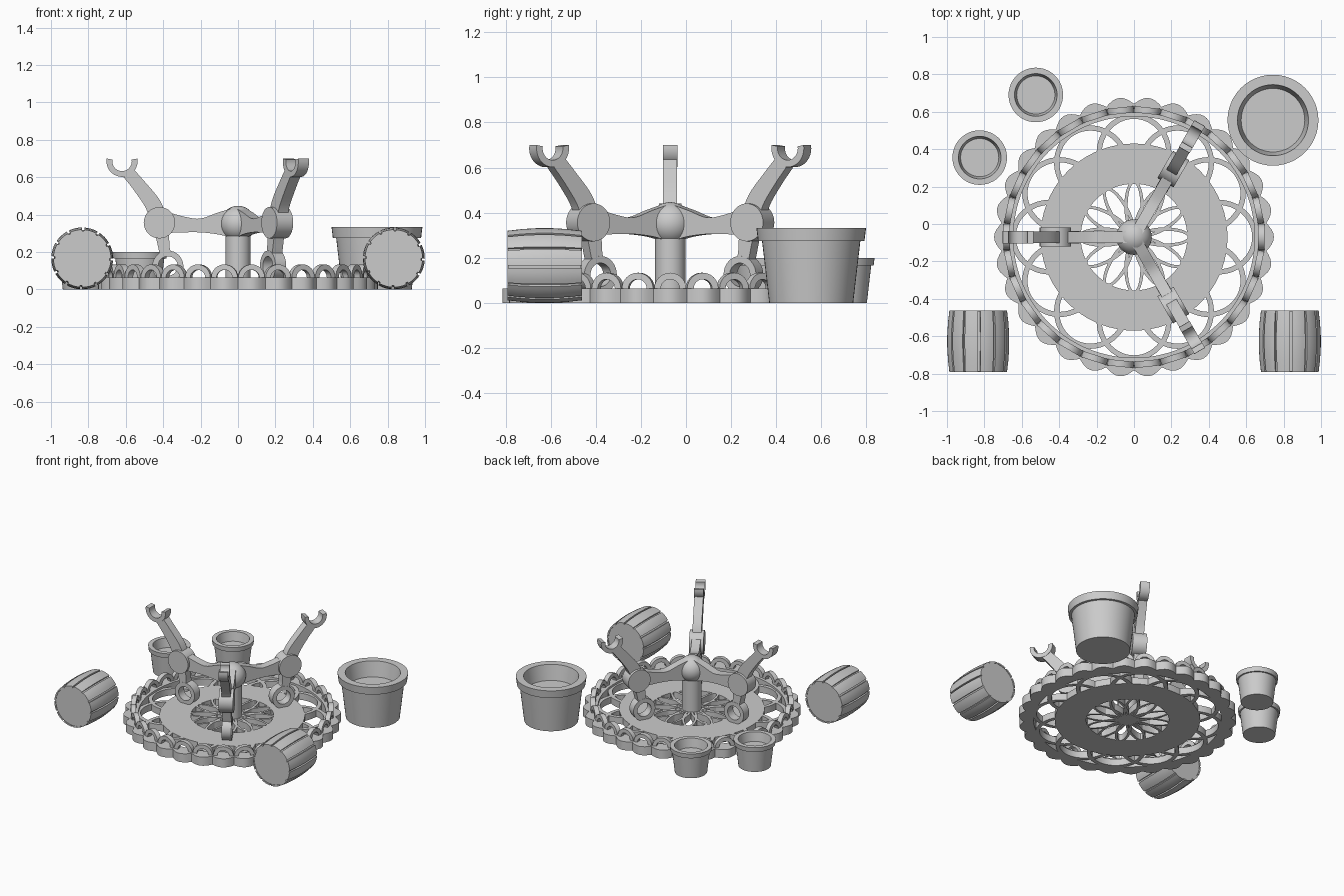
import bpy, bmesh
from math import sin, cos, pi, radians
from mathutils import Matrix, Vector

if "Cube" in bpy.data.objects:
    bpy.data.objects.remove(bpy.data.objects["Cube"])

grey = bpy.data.materials.new("plain_grey")
grey.use_nodes = True
COLOUR = (0.6, 0.6, 0.6, 1)
grey.diffuse_color = COLOUR
grey.node_tree.nodes["Principled BSDF"].inputs["Base Color"].default_value = COLOUR
made = []
CENTRE = Matrix.Translation((0, -0.07, 0))
UPRIGHT = Matrix.Rotation(pi / 2, 4, 'X')   # drawing plane becomes x-z


def finish(name, bm):
    bmesh.ops.remove_doubles(bm, verts=bm.verts, dist=1e-5)
    bmesh.ops.recalc_face_normals(bm, faces=bm.faces)
    mesh = bpy.data.meshes.new(name)
    bm.to_mesh(mesh)
    bm.free()
    mesh.materials.append(grey)
    ob = bpy.data.objects.new(name, mesh)
    bpy.context.collection.objects.link(ob)
    made.append(ob)
    return ob


def strip(bm, outer, inner, low, high, matrix, closed=True):
    """Solid band between two matching outlines, thick from low to high."""
    rows = [[bm.verts.new(matrix @ Vector((x, y, z)))
             for (x, y), z in zip(pair, (high, high, low, low))]
            for pair in zip(outer, inner, inner, outer)]
    following = rows[1:] + rows[:1] if closed else rows[1:]
    for a, b in zip(rows, following):
        for i in range(4):
            j = (i + 1) % 4
            bm.faces.new((a[i], a[j], b[j], b[i]))
    if not closed:
        bm.faces.new(rows[0])
        bm.faces.new(rows[-1])


def oval(rx, ry, cx=0, cy=0, n=48, start=0, sweep=2 * pi, closed=True):
    steps = n if closed else n - 1
    return [(cx + rx * cos(start + sweep * i / steps),
             cy + ry * sin(start + sweep * i / steps)) for i in range(n)]


def limb(bm, path, half, matrix):
    """Flat bar along a path of (x, z, half width) points, smoothed by a spline."""
    fine = []
    for k in range(len(path) - 1):
        p0, p1, p2, p3 = (Vector(path[min(max(k + d, 0), len(path) - 1)]) for d in (-1, 0, 1, 2))
        for s in range(5):
            t = s / 5
            fine.append(p1 + (p2 - p0) * t / 2 + (2 * p0 - 5 * p1 + 4 * p2 - p3) * t * t / 2
                        + (3 * p1 - p0 - 3 * p2 + p3) * t ** 3 / 2)
    fine.append(Vector(path[-1]))
    left, right = [], []
    for i, p in enumerate(fine):
        d = fine[min(i + 1, len(fine) - 1)] - fine[max(i - 1, 0)]
        n = Vector((-d.y, d.x)).normalized() * p.z
        left.append((p.x + n.x, p.y + n.y))
        right.append((p.x - n.x, p.y - n.y))
    strip(bm, left, right, -half, half, matrix, closed=False)


def turned(bm, profile, matrix, steps=48, start=0, angle=2 * pi):
    """Revolve a closed (radius, z) profile about z."""
    part = bmesh.new()
    face = part.faces.new([part.verts.new((r, 0, z)) for r, z in profile])
    whole = angle > 6.28
    geom = list(face.verts) + list(face.edges) + ([] if whole else [face])
    bmesh.ops.spin(part, geom=geom, axis=(0, 0, 1), cent=(0, 0, 0), angle=angle, steps=steps)
    if whole:
        bmesh.ops.delete(part, geom=[face], context='FACES_ONLY')
    bmesh.ops.remove_doubles(part, verts=part.verts, dist=1e-5)
    loose = [f for f in part.faces if f.calc_area() < 1e-9]
    bmesh.ops.delete(part, geom=loose, context='FACES')
    part.transform(matrix @ Matrix.Rotation(start, 4, 'Z'))
    mesh = bpy.data.meshes.new("scratch")
    part.to_mesh(mesh)
    part.free()
    bm.from_mesh(mesh)
    bpy.data.meshes.remove(mesh)


# Scalloped rim of the platter
COUNT = 30
bm = bmesh.new()
steps = COUNT * 8
rim = []
for i in range(steps):
    a = 2 * pi * i / steps
    r = 0.712 + 0.036 * abs(cos(COUNT * a / 2))
    rim.append((r * cos(a), r * sin(a)))
strip(bm, rim, oval(0.645, 0.645, n=steps), 0, 0.065, CENTRE)
finish("platter_rim", bm)

# Ring of small arches standing on the rim
bm = bmesh.new()
for k in range(COUNT):
    m = (CENTRE @ Matrix.Rotation(2 * pi * k / COUNT, 4, 'Z')
         @ Matrix.Translation((0.68, 0, 0.063)) @ Matrix.Rotation(pi / 2, 4, 'Z') @ UPRIGHT)
    arc = [oval(r, r, n=13, sweep=pi, closed=False) for r in (0.071, 0.042)]
    strip(bm, *arc, -0.017, 0.017, m, closed=False)
finish("rim_arches", bm)

# Pierced disc, with looped lattice outside and petals inside
bm = bmesh.new()
strip(bm, oval(0.5, 0.5, n=72), oval(0.285, 0.285, n=72), 0, 0.05, CENTRE)
finish("platter_disc", bm)
for name, middle, rx, ry, width in (("outer_lattice", 0.45, 0.21, 0.2, 0.028),
                                    ("inner_petals", 0.165, 0.14, 0.052, 0.018)):
    bm = bmesh.new()
    for k in range(12):
        m = CENTRE @ Matrix.Rotation(2 * pi * k / 12, 4, 'Z')
        if name == "outer_lattice":
            # only the half of each loop that lies beyond the disc
            arcs = [oval(rx - w, ry - w, middle, n=25, start=-pi / 2, sweep=pi, closed=False)
                    for w in (0, width)]
            strip(bm, *arcs, 0, 0.05, m, closed=False)
        else:
            strip(bm, oval(rx, ry, middle, n=32), oval(rx - width, ry - width, middle, n=32),
                  0, 0.05, m)
    finish(name, bm)

# Central post with ball
bm = bmesh.new()
turned(bm, [(0, 0), (0.067, 0), (0.067, 0.33), (0, 0.33)], CENTRE, 32)
finish("centre_post", bm)
bm = bmesh.new()
bmesh.ops.create_uvsphere(bm, u_segments=32, v_segments=20, radius=0.095,
                          matrix=CENTRE @ Matrix.Translation((0, 0, 0.352)))
finish("centre_ball", bm)

# Three jointed arms with cradle hooks above and ring feet below
for side, angle in (("right", 180), ("back_left", 60), ("front_left", -60)):
    m = CENTRE @ Matrix.Rotation(radians(angle), 4, 'Z') @ UPRIGHT
    bm = bmesh.new()
    limb(bm, [(0.03, 0.355, 0.08), (0.1, 0.352, 0.06), (0.2, 0.342, 0.037),
              (0.29, 0.347, 0.042), (0.4, 0.36, 0.06)], 0.031, m)
    limb(bm, [(0.42, 0.36, 0.045), (0.455, 0.455, 0.043), (0.525, 0.55, 0.037),
              (0.585, 0.622, 0.034)], 0.031, m)
    limb(bm, [(0.415, 0.35, 0.04), (0.402, 0.27, 0.034), (0.395, 0.22, 0.03),
              (0.385, 0.18, 0.03)], 0.031, m)
    finish(side + "_arm", bm)
    bm = bmesh.new()
    turned(bm, [(0, -0.05), (0.084, -0.05), (0.084, 0.05), (0, 0.05)],
           m @ Matrix.Translation((0.42, 0.357, 0)), 32)
    finish(side + "_joint", bm)
    bm = bmesh.new()
    hook = [oval(r, r, 0.62, 0.685, n=21, start=pi - 0.18, sweep=pi + 0.36, closed=False)
            for r in (0.083, 0.052)]
    strip(bm, *hook, -0.033, 0.033, m, closed=False)
    finish(side + "_hook", bm)
    bm = bmesh.new()
    strip(bm, oval(0.083, 0.083, 0.375, 0.125, 32), oval(0.052, 0.052, 0.375, 0.125, 32),
          -0.033, 0.033, m)
    finish(side + "_foot", bm)

# Two barrels lying down, each with a core and twelve staves
STAVES = 12
half = 0.165
for side, x in (("left", 0.833), ("right", -0.833)):
    m = Matrix.Translation((x, -0.627, 0.166)) @ UPRIGHT
    bm = bmesh.new()
    turned(bm, [(0, -half + 0.004), (0.146, -half + 0.004), (0.152, 0),
                (0.146, half - 0.004), (0, half - 0.004)], m)
    finish(side + "_barrel_core", bm)
    bm = bmesh.new()
    bulge = [(0.154 + 0.012 * (1 - t * t), half * t) for t in (-1, -0.6, -0.2, 0.2, 0.6, 1)]
    pitch = 2 * pi / STAVES
    for k in range(STAVES):
        turned(bm, [(0.143, half), (0.143, -half)] + bulge, m, 4, k * pitch, pitch * 0.86)
    finish(side + "_barrel_staves", bm)

# Flower pots, one large and two small
for name, x, y, s in (("large_pot", 0.743, 0.555, 1), ("small_back_pot", -0.525, 0.69, 0.6),
                      ("small_side_pot", -0.825, 0.355, 0.6)):
    bm = bmesh.new()
    turned(bm, [(0, 0), (0.186, 0), (0.218, 0.275), (0.236, 0.275), (0.243, 0.333),
                (0.19, 0.333), (0.17, 0.22), (0, 0.22)],
           Matrix.Translation((x, y, 0)) @ Matrix.Scale(s, 4))
    finish(name, bm)

# Smooth the round faces, keep the edges crisp
bpy.ops.object.select_all(action='DESELECT')
for ob in made:
    ob.select_set(True)
bpy.context.view_layer.objects.active = made[0]
bpy.ops.object.shade_smooth_by_angle(angle=radians(30))
